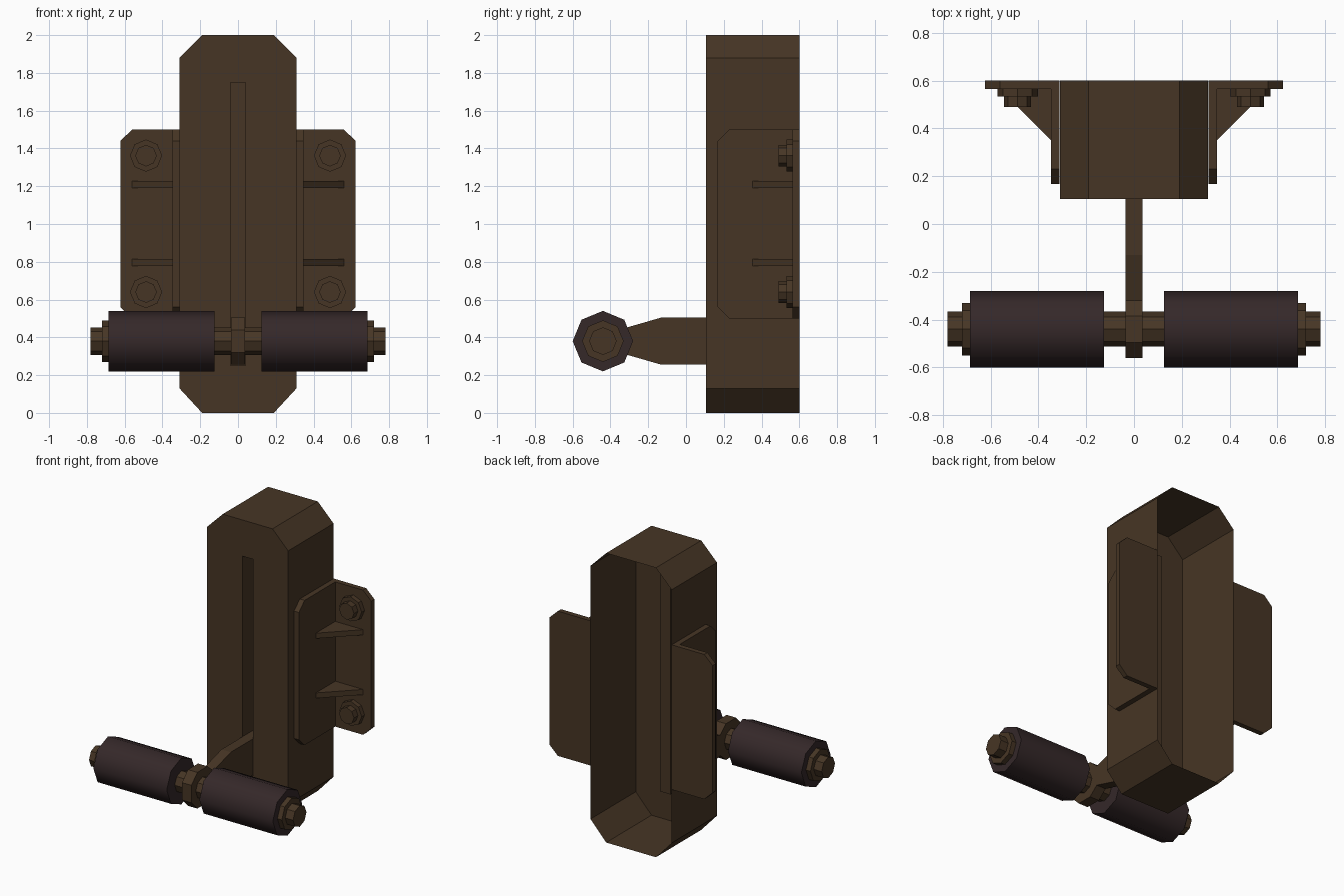
import bpy, bmesh
from math import pi, cos, sin, radians

if "Cube" in bpy.data.objects:
    bpy.data.objects.remove(bpy.data.objects["Cube"])


def material(name, rgb):
    m = bpy.data.materials.new(name)
    m.diffuse_color = (*rgb, 1)
    m.use_nodes = True
    m.node_tree.nodes["Principled BSDF"].inputs["Base Color"].default_value = m.diffuse_color
    return m


BROWN = material("dark brown metal", (0.062, 0.036, 0.018))
GRIP = material("dark purple rubber", (0.035, 0.021, 0.022))


def finish(name, bm, mat):
    bmesh.ops.recalc_face_normals(bm, faces=bm.faces)
    me = bpy.data.meshes.new(name)
    bm.to_mesh(me)
    bm.free()
    me.materials.append(mat)
    ob = bpy.data.objects.new(name, me)
    bpy.context.collection.objects.link(ob)
    return ob


def prism(name, points, axis, a, b, mat=BROWN):
    """Extrude a 2D profile along an axis from a to b."""
    place = {'x': lambda p, t: (t, p[0], p[1]),
             'y': lambda p, t: (p[0], t, p[1]),
             'z': lambda p, t: (p[0], p[1], t)}[axis]
    bm = bmesh.new()
    lo = [bm.verts.new(place(p, a)) for p in points]
    hi = [bm.verts.new(place(p, b)) for p in points]
    bm.faces.new(lo)
    bm.faces.new(hi[::-1])
    n = len(points)
    for i in range(n):
        j = (i + 1) % n
        bm.faces.new((lo[i], lo[j], hi[j], hi[i]))
    return finish(name, bm, mat)


def octagon(cx, cy, r):
    return [(cx + r * cos(i * pi / 4), cy + r * sin(i * pi / 4)) for i in range(8)]


# housing: open-backed shell with a recessed slot in the front
outline = [(-.19, 0), (.19, 0), (.31, .13), (.31, 1.88),
           (.19, 2), (-.19, 2), (-.31, 1.88), (-.31, .13)]
slot = [(-.04, .25), (.04, .25), (.04, 1.75), (-.04, 1.75)]
bm = bmesh.new()
ring = lambda pts, y: [bm.verts.new((x, y, z)) for x, z in pts]
o, back = ring(outline, .105), ring(outline, .6)
s, floor = ring(slot, .105), ring(slot, .225)
for f in ((o[0], o[1], s[1], s[0]),
          (o[1], o[2], o[3], o[4], s[2], s[1]),
          (o[4], o[5], s[3], s[2]),
          (o[5], o[6], o[7], o[0], s[0], s[3]),
          floor):
    bm.faces.new(f)
for a, b in ((o, back), (s, floor)):
    for i in range(len(a)):
        j = (i + 1) % len(a)
        bm.faces.new((a[j], a[i], b[i], b[j]))
finish("housing", bm, BROWN)

# lever arm with a rounded hub, reaching into the slot
AY, AZ = -.44, .38
half = [(.22, .125), (-.13, .125), (-.32, .07), (-.385, .125), (-.495, .125), (-.56, .06)]
profile = [(y, AZ + h) for y, h in half] + [(y, AZ - h) for y, h in reversed(half)]
prism("lever_arm", profile, 'x', -.036, .036)

# axle through the hub
prism("axle", octagon(AY, AZ, .073), 'x', -.78, .78)

for side, sx in (("left", -1), ("right", 1)):
    # grip roller and its end collar
    roller = prism(side + "_grip", octagon(AY, AZ, .16), 'x', sx * .125, sx * .686, GRIP)
    bpy.ops.object.select_all(action='DESELECT')
    roller.select_set(True)
    bpy.context.view_layer.objects.active = roller
    bpy.ops.object.shade_smooth_by_angle(angle=radians(50))
    prism(side + "_collar", octagon(AY, AZ, .11), 'x', sx * .68, sx * .72)

    # mounting bracket: side plate against the housing, back plate for the wall
    prism(side + "_bracket_side",
          [(.6, .5), (.6, 1.5), (.23, 1.5), (.168, 1.44), (.168, .56), (.23, .5)],
          'x', sx * .311, sx * .348)
    prism(side + "_bracket_plate",
          [(sx * x, z) for x, z in ((.348, .5), (.56, .5), (.623, .56),
                                    (.623, 1.44), (.56, 1.5), (.348, 1.5))],
          'y', .565, .6)

    # triangular ribs
    for k, z in enumerate((.777, 1.19)):
        prism(f"{side}_rib_{k + 1}",
              [(sx * .348, .352), (sx * .348, .566), (sx * .562, .566)],
              'z', z, z + .037)

    # bolts with washers
    for k, z in enumerate((.64, 1.362)):
        prism(f"{side}_washer_{k + 1}", octagon(sx * .487, z, .085), 'y', .533, .57)
        prism(f"{side}_bolt_{k + 1}", octagon(sx * .487, z, .057), 'y', .49, .54)
